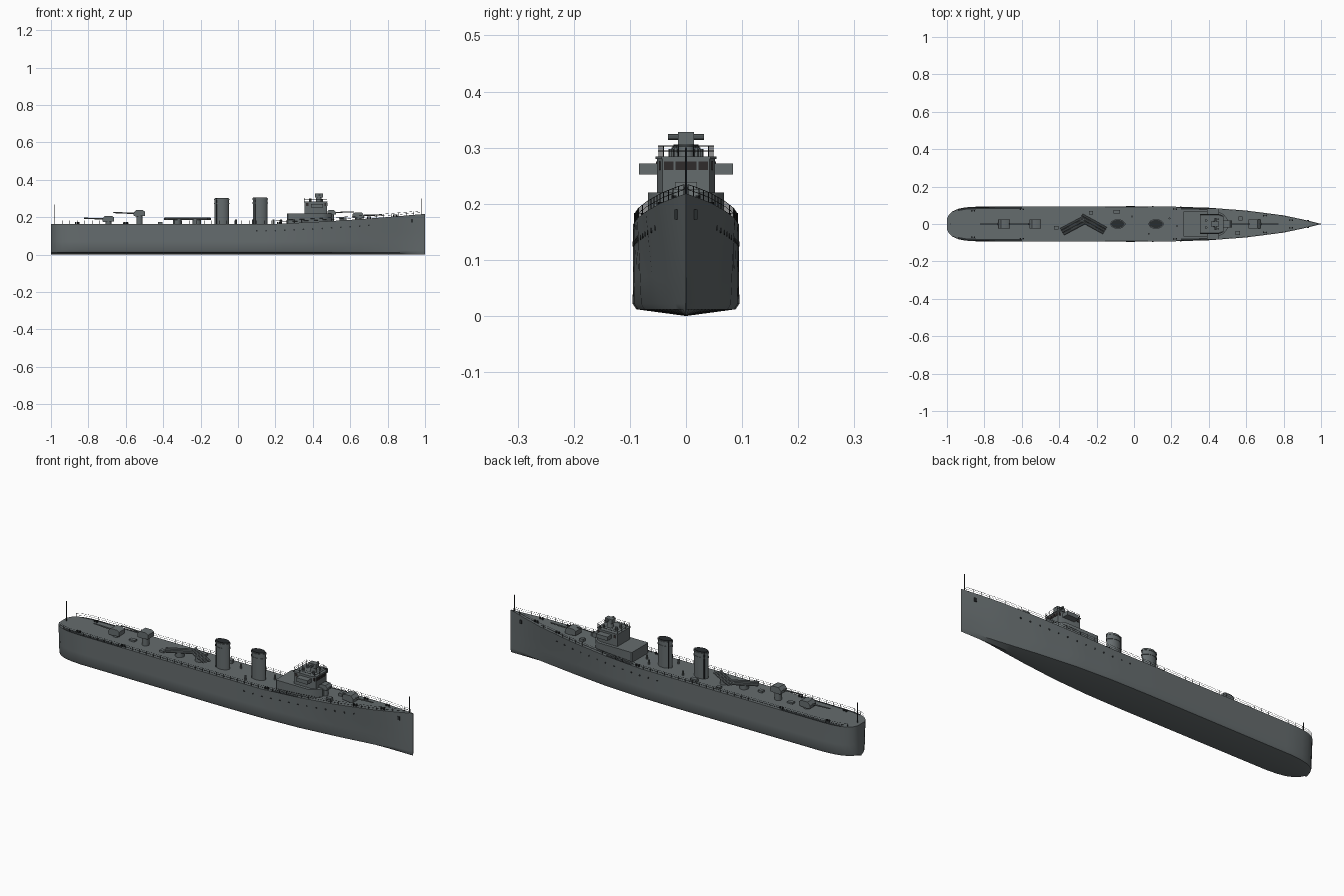
import bpy, bmesh, math
from mathutils import Vector, Matrix

cube = bpy.data.objects.get("Cube")
if cube:
    bpy.data.objects.remove(cube, do_unlink=True)


def material(name, rgb):
    m = bpy.data.materials.new(name)
    m.use_nodes = True
    color = (*rgb, 1)
    m.diffuse_color = color
    m.node_tree.nodes["Principled BSDF"].inputs["Base Color"].default_value = color
    return m


GREY = material("ship grey", (0.13, 0.15, 0.155))
DARK = material("dark fittings", (0.022, 0.026, 0.028))
GLASS = material("window dark", (0.03, 0.025, 0.025))


def finish(bm, name, *mats, angle=35):
    bmesh.ops.recalc_face_normals(bm, faces=bm.faces)
    mesh = bpy.data.meshes.new(name)
    bm.to_mesh(mesh)
    bm.free()
    ob = bpy.data.objects.new(name, mesh)
    bpy.context.collection.objects.link(ob)
    for m in mats:
        mesh.materials.append(m)
    bpy.ops.object.select_all(action='DESELECT')
    ob.select_set(True)
    bpy.context.view_layer.objects.active = ob
    bpy.ops.object.shade_smooth_by_angle(angle=math.radians(angle))
    return ob


def box(bm, lo, hi):
    lo, hi = Vector(lo), Vector(hi)
    size = hi - lo
    bmesh.ops.create_cube(bm, size=1, matrix=Matrix.Translation((lo + hi) / 2) @ Matrix.Diagonal((*size, 1)))


def rod(bm, a, b, r, sides=6, r2=None):
    a, b = Vector(a), Vector(b)
    rot = (b - a).to_track_quat('Z', 'Y').to_matrix().to_4x4()
    bmesh.ops.create_cone(bm, cap_ends=True, segments=sides, radius1=r, radius2=r if r2 is None else r2,
                          depth=(b - a).length, matrix=Matrix.Translation((a + b) / 2) @ rot)


def extrude(bm, points, offset):
    face = bm.faces.new([bm.verts.new(p) for p in points])
    new = bmesh.ops.extrude_face_region(bm, geom=[face], use_keep_orig=True)["geom"]
    bmesh.ops.translate(bm, vec=offset, verts=[g for g in new if isinstance(g, bmesh.types.BMVert)])


def prism(bm, outline, z0, z1):
    extrude(bm, [(x, y, z0) for x, y in outline], (0, 0, z1 - z0))


def table(keys, x):
    for (x0, a), (x1, b) in zip(keys, keys[1:]):
        if x <= x1:
            return a + (b - a) * (x - x0) / (x1 - x0)
    return keys[-1][1]


# Hull lines: half widths at the deck and at the bilge, and deck height
DECK_W = [(-1, .03), (-.99, .05), (-.97, .068), (-.94, .081), (-.9, .089), (-.84, .092), (0, .094),
          (.2, .093), (.4, .087), (.6, .072), (.8, .046), (.9, .025), (1, .001)]
BILGE_W = [(-1, .022), (-.99, .043), (-.97, .062), (-.94, .077), (-.9, .087), (-.84, .093), (0, .095),
           (.2, .092), (.4, .08), (.6, .056), (.8, .026), (.9, .012), (1, .001)]
DECK_Z = [(-1, .165), (.2, .165), (.4, .174), (.6, .186), (.8, .201), (1, .218)]


def deck_w(x): return table(DECK_W, x)
def deck_z(x): return table(DECK_Z, x)


def hull_y(x, z):
    t = max(0, (z - .03) / (deck_z(x) - .03))
    return table(BILGE_W, x) * (1 - t) + deck_w(x) * t


# Hull and deck
bm = bmesh.new()
stations = sorted({k[0] for k in DECK_W} | {round(-.8 + .05 * i, 3) for i in range(36)})
rings = []
for x in stations:
    bilge, top = table(BILGE_W, x), deck_z(x)
    half = [(bilge * .93, .012), (bilge, .022)]
    half += [(hull_y(x, z), z) for z in (.07, .12)]
    half += [(deck_w(x), top), (deck_w(x) * .86, top)]
    ring = [(0, 0)] + half + [(-y, z) for y, z in reversed(half)]
    rings.append([bm.verts.new((x, y, z)) for y, z in ring])
for a, b in zip(rings, rings[1:]):
    for i in range(len(a)):
        j = (i + 1) % len(a)
        bm.faces.new((a[i], a[j], b[j], b[i]))
bm.faces.new(rings[0])
bm.faces.new(rings[-1])
bm.normal_update()
for f in bm.faces:
    c = f.calc_center_median()
    edge = abs(c.y) > deck_w(c.x) * .88
    level = max(v.co.z for v in f.verts) - min(v.co.z for v in f.verts) < .01
    if level and c.z > .15 and edge and (-.95 < c.x < -.62 or .25 < c.x < .42):
        f.material_index = 1
finish(bm, "hull", GREY, DARK)

# Portholes and anchors
bm = bmesh.new()
for s in (-1, 1):
    for i in range(13):
        x = .1 + .05 * i
        z = deck_z(x) - .037
        y = hull_y(x, z)
        rod(bm, (x, s * (y - .003), z), (x, s * (y + .0015), z), .0045, 10)
    y = hull_y(.93, .18)
    box(bm, (.924, s * y - .004, .172), (.936, s * y + .004, .19))
finish(bm, "portholes_and_anchors", DARK)

# Deck railings
bm = bmesh.new()
xs = [-.97, -.94] + [-.9 + .04 * i for i in range(48)]
for s in (-1, 1):
    line = [Vector((x, s * (deck_w(x) - .002), deck_z(x))) for x in xs]
    for p in line:
        rod(bm, p, p + Vector((0, 0, .018)), .0009, 4)
    for a, b in zip(line, line[1:]):
        for h in (.009, .018):
            up = Vector((0, 0, h))
            rod(bm, a + up, b + up, .0006, 4)
finish(bm, "deck_railings", DARK)

# Flag staffs
bm = bmesh.new()
rod(bm, (-.98, 0, .165), (-.98, 0, .268), .002)
rod(bm, (.98, 0, .21), (.98, 0, .3), .002)
finish(bm, "flag_staffs", DARK)


def lens(cx, a, b, n=28):
    ts = [2 * math.pi * i / n for i in range(n)]
    return [(cx + a * math.cos(t), b * math.sin(t) * abs(math.sin(t)) ** .3) for t in ts]


# Funnels with rim, dark mouth and steam pipe
for name, cx, top in (("fore", .118, .303), ("aft", -.087, .3)):
    bm = bmesh.new()
    prism(bm, lens(cx, .039, .024), .16, top)
    for z in (top - .008, top - .03):
        prism(bm, lens(cx, .042, .026), z, z + .005)
    finish(bm, name + "_funnel", GREY)
    bm = bmesh.new()
    prism(bm, lens(cx, .037, .022), top, top + .003)
    for s in (-1, 1):
        rod(bm, (cx - .028, s * .015, .165), (cx - .028, s * .015, top), .003)
    finish(bm, name + "_funnel_mouth_and_pipes", DARK)

# Deckhouse and bridge
bm = bmesh.new()
prism(bm, [(.262, -.064), (.267, -.068), (.45, -.068), (.48, -.05), (.5, -.025),
           (.5, .025), (.48, .05), (.45, .068), (.267, .068), (.262, .064)], .16, .22)
finish(bm, "deckhouse", GREY)
plan = [(.355, -.052), (.452, -.052), (.476, -.042), (.476, .042), (.452, .052), (.355, .052)]
bm = bmesh.new()
prism(bm, plan, .22, .28)
prism(bm, [((x - .415) * 1.04 + .415, y * 1.04) for x, y in plan], .28, .284)
for s in (-1, 1):
    box(bm, (.39, min(s * .05, s * .084), .252), (.455, max(s * .05, s * .084), .272))
finish(bm, "bridge", GREY)
bm = bmesh.new()
for y in (-.031, -.01, .01, .031):
    box(bm, (.474, y - .0085, .26), (.478, y + .0085, .275))
for s in (-1, 1):
    for x in (.37, .465):
        y = s * (.052 if x < .4 else .0466)
        box(bm, (x - .007, y - .0015, .26), (x + .006, y + .0015, .275))
finish(bm, "bridge_windows", GLASS)

# Bridge roof railing
bm = bmesh.new()
roof = [Vector((x, y * .95, .284)) for x, y in plan]
for a, b in zip(roof, roof[1:] + roof[:1]):
    for i in range(3):
        p = a.lerp(b, i / 3)
        rod(bm, p, p + Vector((0, 0, .019)), .0008, 4)
    for h in (.01, .019):
        rod(bm, a + Vector((0, 0, h)), b + Vector((0, 0, h)), .0006, 4)
finish(bm, "bridge_railing", DARK)

# Fire control director
bm = bmesh.new()
rod(bm, (.432, 0, .28), (.432, 0, .31), .017, 14, .013)
box(bm, (.412, -.014, .306), (.454, .014, .328))
rod(bm, (.436, -.032, .319), (.436, .032, .319), .0055, 10)
for s in (-1, 1):
    rod(bm, (.385, s * .018, .284), (.385, s * .018, .3), .007, 10)
    rod(bm, (.45, s * .026, .284), (.45, s * .026, .298), .005, 8)
finish(bm, "director", GREY)


# Guns: pedestal, sloped shield and barrel
def gun(name, x, z, base, d, w=.024, size=1.0, reach=.13):
    bm = bmesh.new()
    rod(bm, (x, 0, base), (x, 0, z + .004), .017 * size, 14)
    side = [(-.03, .004), (-.03, .026), (-.018, .034), (.018, .034), (.032, .018), (.03, .002), (.01, 0)]
    extrude(bm, [(x + d * u * size, -w, z + v * size) for u, v in side], (0, 2 * w, 0))
    rod(bm, (x + d * .02, 0, z + .017 * size), (x + d * reach, 0, z + .021 * size), .0042 * size, 8, .003 * size)
    finish(bm, name, GREY)


gun("fore_gun", .643, .192, .18, 1)
gun("bridge_gun", .5, .213, .17, 1, .02, .75, .12)
gun("aft_upper_gun", -.527, .204, .16, -1, reach=.14)
gun("aft_lower_gun", -.693, .174, .16, -1)

# Torpedo tube banks
for name, a, b in (("aft", (-.385, -.042), (-.265, .022)), ("fore", (-.285, .036), (-.155, -.036))):
    a, b = Vector((*a, .191)), Vector((*b, .191))
    d = (b - a).normalized()
    across = Vector((-d.y, d.x, 0))
    bm = bmesh.new()
    for i in (-1, 0, 1):
        rod(bm, a + across * i * .015, b + across * i * .015, .0068, 10)
    mid = (a + b) / 2
    rod(bm, (mid.x, mid.y, .16), (mid.x, mid.y, .188), .022, 16)
    finish(bm, name + "_torpedo_tubes", GREY)

# Hatches and ventilators
bm = bmesh.new()
for x, y, w, h in ((-.092, .065, .018, .016), (-.415, -.02, .012, .01), (-.6, 0, .015, .008),
                   (.555, -.048, .013, .018), (.57, .03, .01, .014), (-.23, .06, .01, .01)):
    z = deck_z(x)
    box(bm, (x - w, y - .01, z - .004), (x + w, y + .01, z + h))
for x, y in ((.23, -.01), (.08, -.052), (-.01, .04), (.19, .03)):
    rod(bm, (x, y, .16), (x, y, .188), .005, 10)
finish(bm, "hatches_and_vents", GREY)

# Mooring bollards
bm = bmesh.new()
for s in (-1, 1):
    for x, y in ((.84, .021), (.7, .045), (-.6, .078), (-.86, .07), (.22, .08)):
        for dx in (-.007, .007):
            z = deck_z(x)
            rod(bm, (x + dx, s * y, z - .004), (x + dx, s * y, z + .01), .0045, 8)
finish(bm, "bollards", DARK)
